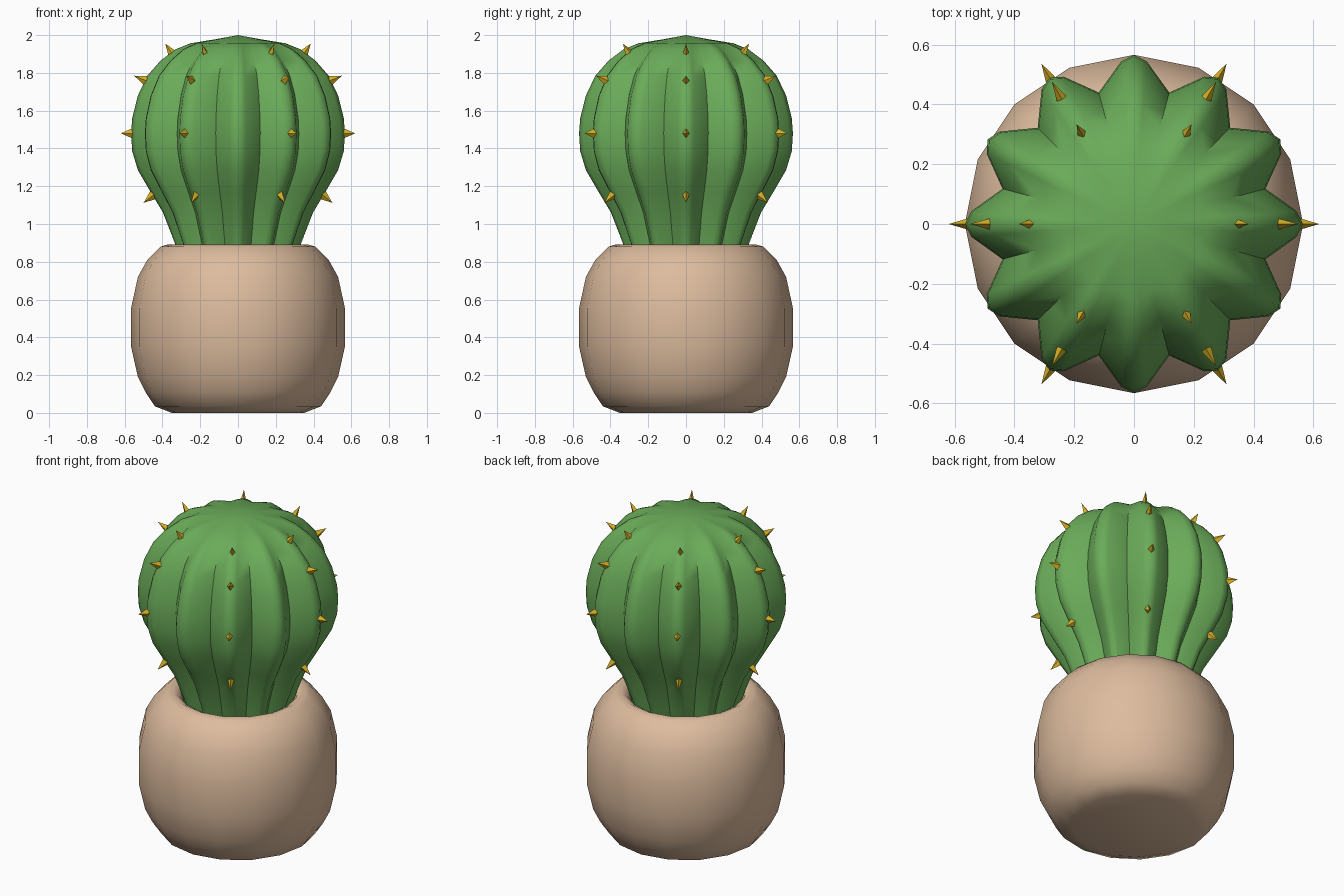
import bpy, bmesh, math
from mathutils import Vector

if "Cube" in bpy.data.objects:
    bpy.data.objects.remove(bpy.data.objects["Cube"])


def material(name, rgb):
    m = bpy.data.materials.new(name)
    m.diffuse_color = (*rgb, 1)
    m.use_nodes = True
    m.node_tree.nodes["Principled BSDF"].inputs["Base Color"].default_value = m.diffuse_color
    return m


GREEN = material("cactus green", (0.145, 0.41, 0.10))
CLAY = material("pale clay", (0.72, 0.50, 0.34))
YELLOW = material("spine yellow", (0.68, 0.44, 0.02))


def finish(bm, name, mat, angle=None):
    bmesh.ops.recalc_face_normals(bm, faces=bm.faces)
    me = bpy.data.meshes.new(name)
    bm.to_mesh(me)
    bm.free()
    ob = bpy.data.objects.new(name, me)
    bpy.context.collection.objects.link(ob)
    me.materials.append(mat)
    if angle:
        bpy.ops.object.select_all(action='DESELECT')
        ob.select_set(True)
        bpy.context.view_layer.objects.active = ob
        bpy.ops.object.shade_smooth_by_angle(angle=math.radians(angle))
    return ob


def loft(rings, bottom_z, top_z):
    """Bridge closed rings of points and fan both ends to a centre point."""
    bm = bmesh.new()
    loops = [[bm.verts.new(p) for p in ring] for ring in rings]
    n = len(loops[0])
    for a, b in zip(loops, loops[1:]):
        for i in range(n):
            j = (i + 1) % n
            bm.faces.new((a[i], a[j], b[j], b[i]))
    for loop, z in ((loops[0], bottom_z), (loops[-1], top_z)):
        c = bm.verts.new((0, 0, z))
        for i in range(n):
            bm.faces.new((loop[i], loop[(i + 1) % n], c))
    return bm


def polar(r, deg, z):
    t = math.radians(deg)
    return Vector((r * math.cos(t), r * math.sin(t), z))


# Pot: 16-sided rounded bowl with a rolled rim and hollow top
pot = [(0.35, 0.0), (0.44, 0.035), (0.49, 0.11), (0.53, 0.19), (0.566, 0.35),
       (0.566, 0.555), (0.53, 0.72), (0.48, 0.81), (0.41, 0.88), (0.37, 0.892),
       (0.335, 0.875), (0.315, 0.83), (0.31, 0.78)]
rings = [[polar(r, k * 22.5, z) for k in range(16)] for r, z in pot]
finish(loft(rings, 0.0, 0.78), "pot", CLAY, 50)

# Cactus body: twelve blunt ribs; (crest radius, height, valley ratio)
body = [(0.30, 0.78, 0.81), (0.335, 0.90, 0.81), (0.397, 1.06, 0.805),
        (0.46, 1.165, 0.805), (0.53, 1.285, 0.805), (0.56, 1.385, 0.805),
        (0.566, 1.48, 0.805), (0.56, 1.56, 0.805), (0.53, 1.68, 0.805),
        (0.48, 1.785, 0.81), (0.41, 1.865, 0.82), (0.33, 1.925, 0.85),
        (0.25, 1.957, 0.91), (0.12, 1.978, 0.98)]
rings = []
for r, z, valley in body:
    shoulder = 1 - (1 - valley) * 0.18
    ring = []
    for k in range(12):
        for off, f in ((-4.5, shoulder), (0, 1), (4.5, shoulder), (15, valley)):
            ring.append(polar(r * f, k * 30 + off, z))
    rings.append(ring)
finish(loft(rings, 0.78, 2.0), "cactus_body", GREEN, 60)

# Spines: four-sided spikes on every second rib; base and tip as (r, z)
spikes = [((0.44, 1.16), (0.50, 1.112)), ((0.552, 1.48), (0.62, 1.48)),
          ((0.478, 1.755), (0.55, 1.785)), ((0.338, 1.888), (0.385, 1.955))]
bm = bmesh.new()
for k in range(6):
    for (r0, z0), (r1, z1) in spikes:
        base, tip = polar(r0, k * 60, z0), polar(r1, k * 60, z1)
        side = polar(1, k * 60 + 90, 0)
        up = (tip - base).normalized().cross(side)
        v = [bm.verts.new(base + d) for d in
             (side * 0.02, up * 0.03, side * -0.02, up * -0.03)]
        t = bm.verts.new(tip)
        bm.faces.new(v)
        for i in range(4):
            bm.faces.new((v[i], v[(i + 1) % 4], t))
finish(bm, "spines", YELLOW)
